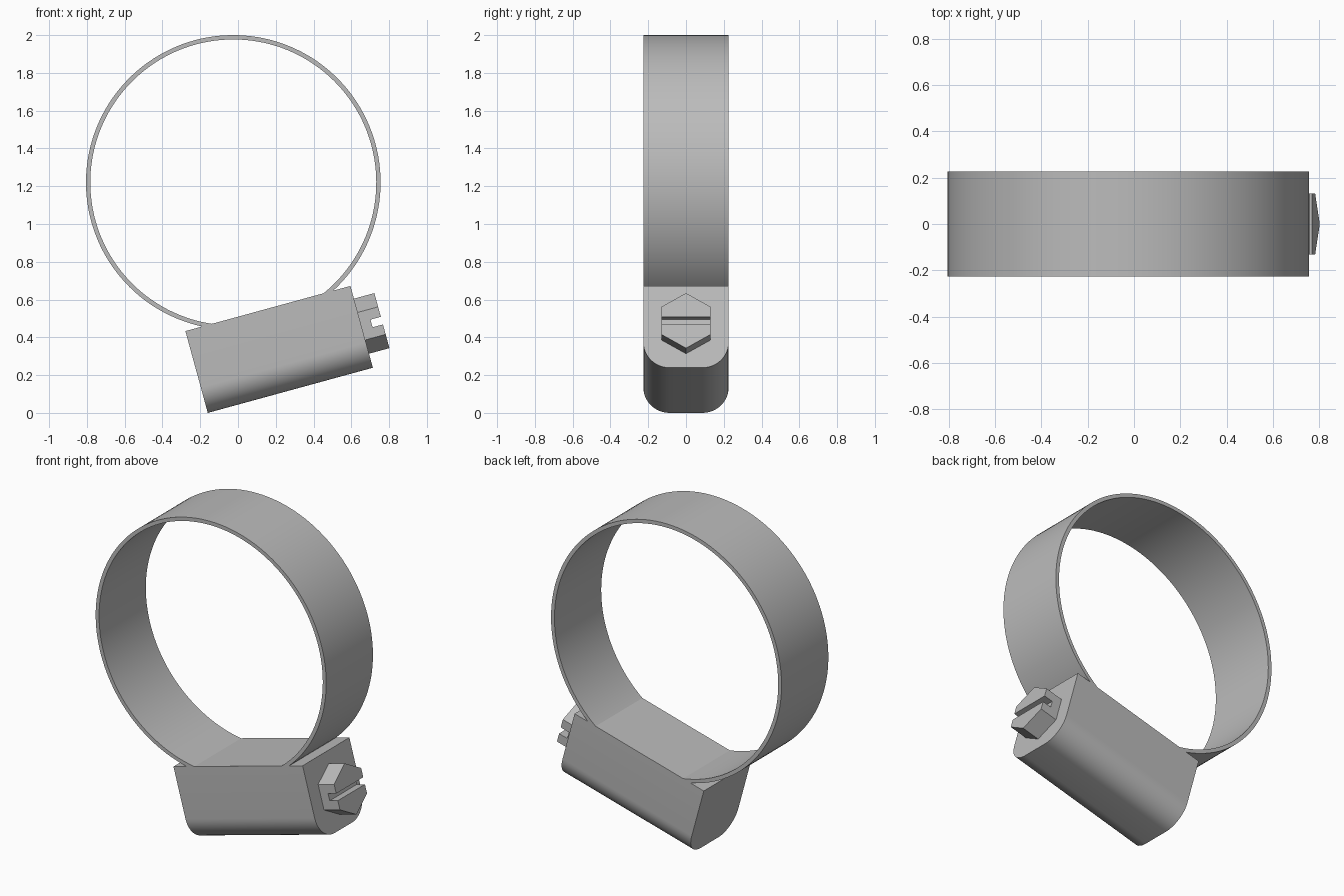
import bpy, bmesh
from math import sin, cos, pi, radians

if "Cube" in bpy.data.objects:
    bpy.data.objects.remove(bpy.data.objects["Cube"], do_unlink=True)

TILT = radians(15.3)
CORNER = (-0.16, 0, 0)          # lower left edge of the housing
LENGTH, HEIGHT, HALF = 0.906, 0.449, 0.226

steel = bpy.data.materials.new("steel grey")
steel.use_nodes = True
steel.diffuse_color = (0.5, 0.5, 0.5, 1)
steel.node_tree.nodes["Principled BSDF"].inputs["Base Color"].default_value = (0.5, 0.5, 0.5, 1)


def prism(bm, profile, axis, start, end):
    """Extrude a closed 2D profile along the x or y axis."""
    def place(p, t):
        return (t, p[0], p[1]) if axis == "x" else (p[0], t, p[1])
    a = [bm.verts.new(place(p, start)) for p in profile]
    b = [bm.verts.new(place(p, end)) for p in profile]
    n = len(profile)
    for i in range(n):
        j = (i + 1) % n
        bm.faces.new((a[i], a[j], b[j], b[i]))
    bm.faces.new(a[::-1])
    bm.faces.new(b)


def finish(name, bm, smooth=False):
    bmesh.ops.recalc_face_normals(bm, faces=bm.faces)
    mesh = bpy.data.meshes.new(name)
    bm.to_mesh(mesh)
    bm.free()
    mesh.materials.append(steel)
    obj = bpy.data.objects.new(name, mesh)
    bpy.context.collection.objects.link(obj)
    if smooth:
        bpy.ops.object.select_all(action="DESELECT")
        obj.select_set(True)
        bpy.context.view_layer.objects.active = obj
        bpy.ops.object.shade_smooth_by_angle(angle=radians(25))
    return obj


def tilt(obj):
    obj.location = CORNER
    obj.rotation_euler = (0, -TILT, 0)


# Band: a thin arc whose ends are tucked into the housing
STEPS = 128
bm = bmesh.new()
rings = []
for i in range(STEPS + 1):
    a = -pi / 2 + TILT + radians(20) + radians(320) * i / STEPS
    rings.append([bm.verts.new((-0.025 + r * cos(a), y, 1.22 + r * sin(a)))
                  for r, y in ((0.78, -HALF), (0.78, HALF), (0.757, HALF), (0.757, -HALF))])
for p, q in zip(rings, rings[1:]):
    for k in range(4):
        m = (k + 1) % 4
        bm.faces.new((p[k], p[m], q[m], q[k]))
bm.faces.new(rings[0])
bm.faces.new(rings[-1])
finish("band", bm, True)

# Screw housing: flat top, rounded lower corners
RADIUS = 0.14
profile = [(HALF, HEIGHT), (-HALF, HEIGHT)]
for side, first in ((-1, pi), (1, 1.5 * pi)):
    for i in range(13):
        a = first + pi / 2 * i / 12
        profile.append((side * (HALF - RADIUS) + RADIUS * cos(a), RADIUS + RADIUS * sin(a)))
bm = bmesh.new()
prism(bm, profile, "x", 0, LENGTH)
tilt(finish("screw_housing", bm, True))

# Hexagonal screw head: solid base and two halves either side of the slot
R, MID, SLOT = 0.151, 0.228, 0.021
side = R * cos(pi / 6)
bm = bmesh.new()
hexagon = [(R * sin(k * pi / 3), MID + R * cos(k * pi / 3)) for k in range(6)]
prism(bm, hexagon, "x", LENGTH - 0.01, LENGTH + 0.055)
for s in (1, -1):
    half = [(-side, SLOT), (side, SLOT), (side, R / 2), (0, R), (-side, R / 2)]
    prism(bm, [(y, MID + s * z) for y, z in half], "x", LENGTH + 0.055, LENGTH + 0.112)
tilt(finish("screw_head", bm))
